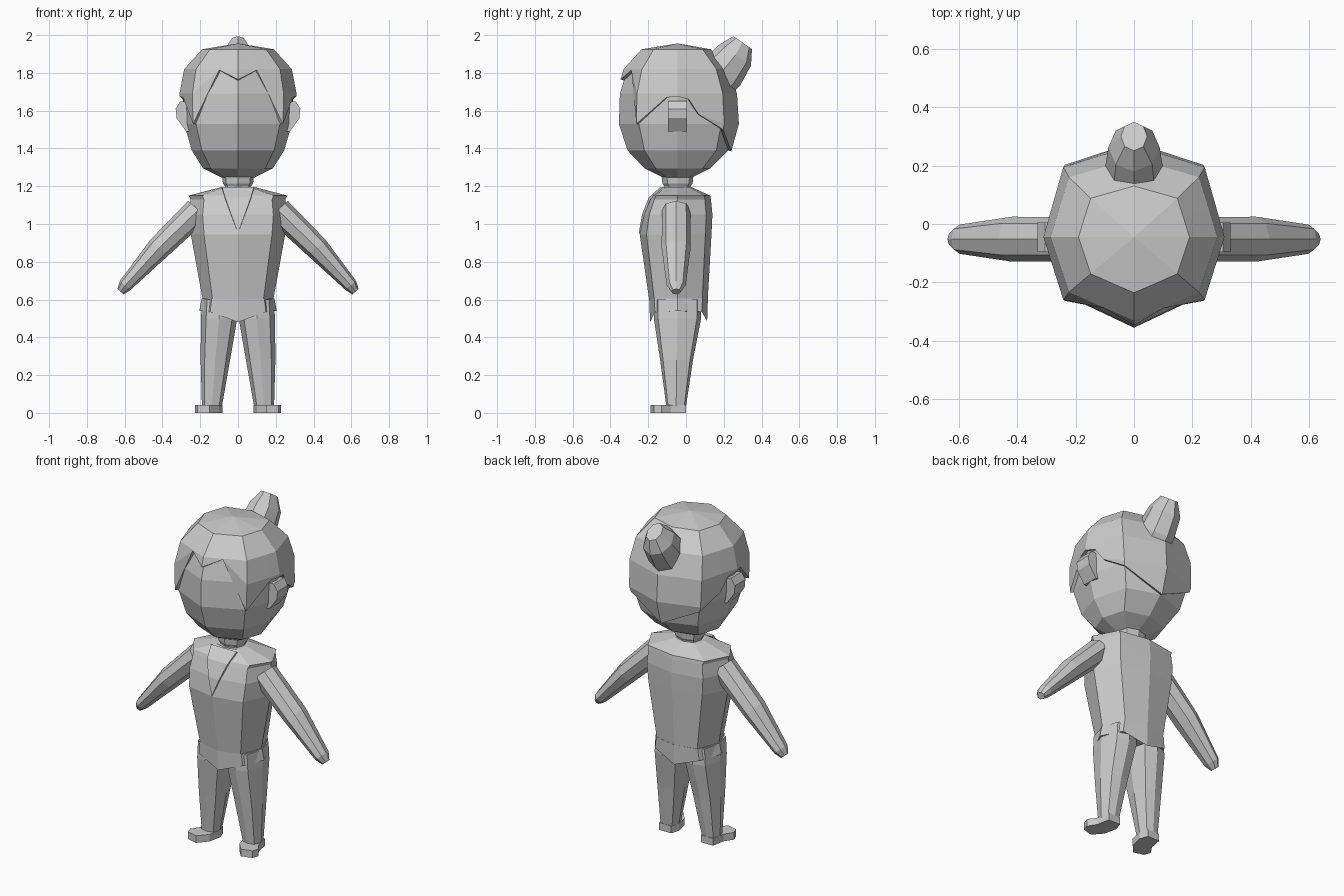
import bpy, bmesh, math
from mathutils import Vector

if "Cube" in bpy.data.objects:
    bpy.data.objects.remove(bpy.data.objects["Cube"])

CY = -0.045  # body axis in y


def finish(name, bm, mirror=False, solid=0):
    bmesh.ops.remove_doubles(bm, verts=bm.verts, dist=1e-4)
    bmesh.ops.recalc_face_normals(bm, faces=bm.faces)
    me = bpy.data.meshes.new(name)
    bm.to_mesh(me)
    bm.free()
    ob = bpy.data.objects.new(name, me)
    bpy.context.collection.objects.link(ob)
    if solid:
        m = ob.modifiers.new("thickness", 'SOLIDIFY')
        m.thickness, m.offset = solid, -1
    if mirror:
        ob.modifiers.new("mirror", 'MIRROR').use_clip = False
    return ob


def loft(name, rings, caps=True, closed=True, **kw):
    """Skin a list of equal-length point rings; identical points merge to an apex."""
    bm = bmesh.new()
    rows = [[bm.verts.new(p) for p in r] for r in rings]
    n = len(rows[0])
    for a, b in zip(rows, rows[1:]):
        for i in range(n if closed else n - 1):
            j = (i + 1) % n
            bm.faces.new((a[i], a[j], b[j], b[i]))
    if caps:
        bm.faces.new(rows[0])
        bm.faces.new(rows[-1])
    return finish(name, bm, **kw)


def prism(name, pts, direction, **kw):
    d = Vector(direction)
    return loft(name, [pts, [Vector(p) + d for p in pts]], **kw)


def both_sides(cols):
    """Complete a half set of columns (front to back) around the -x side."""
    return cols + [(-c[0],) + tuple(c[1:]) for c in reversed(cols[1:-1])]


def place(u, v, z, rx, yf, yb, off=0):
    return (u * (rx + off), CY + v * ((CY - yf if v < 0 else yb - CY) + off), z)


def profile_at(prof, z):
    z = min(max(z, prof[0][0]), prof[-1][0])
    for a, b in zip(prof, prof[1:]):
        if z <= b[0]:
            t = (z - a[0]) / (b[0] - a[0])
            return [p + (q - p) * t for p, q in zip(a[1:], b[1:])]


# Head: rows of z, half width, front y, back y
HEAD = [(1.245, .085, -.12, .03), (1.295, .185, -.22, .13), (1.39, .245, -.31, .225),
        (1.53, .285, -.355, .26), (1.69, .29, -.35, .25), (1.82, .265, -.31, .205),
        (1.925, .17, -.215, .11)]
OCT = both_sides([(0, -1), (.78, -.66), (1, 0), (.78, .76), (0, 1)])
loft("head", [[place(u, v, *row) for u, v in OCT] for row in HEAD]
     + [[(0, CY, 1.937)] * 8], caps=False)

# Hair: shell over the head, each column stopping at its own hairline
HAIRLINE = both_sides([(0, -1, 1.765), (.35, -.85, 1.815), (.78, -.66, 1.53),
                       (.94, -.18, 1.67), (1, 0, 1.675), (.945, .19, 1.66),
                       (.9, .35, 1.58), (.78, .76, 1.50), (0, 1, 1.385)])
hair = []
for zr in (1.385, 1.53, 1.69, 1.82, 1.925):
    ring = []
    for u, v, zh in HAIRLINE:
        z = max(zr, zh)
        ring.append(place(u, v, z, *profile_at(HEAD, z), off=.02))
    hair.append(ring)
hair.append([(0, CY, 1.956)] * len(HAIRLINE))
loft("hair", hair, caps=False, solid=.018)


# Tubes along a path in any direction
def tube_ring(center, axis, side, r_side, r_up, n=8):
    axis, side = Vector(axis).normalized(), Vector(side)
    up = axis.cross(side)
    return [Vector(center) + side * r_side * math.cos(2 * math.pi * i / n)
            + up * r_up * math.sin(2 * math.pi * i / n) for i in range(n)]


# Hair bun, leaning back and up
AX = (0, .57, .82)
loft("hair_bun", [tube_ring(c, AX, (1, 0, 0), rs, ru) for c, rs, ru in [
    ((0, .11, 1.70), .09, .10), ((0, .185, 1.80), .10, .122),
    ((0, .262, 1.895), .088, .10), ((0, .30, 1.96), .045, .06)]])

# Ears
prism("ear", [(x, -.095, z) for x, z in [(.24, 1.64), (.305, 1.65), (.33, 1.61),
      (.325, 1.56), (.275, 1.49), (.24, 1.49)]], (0, .1, 0), mirror=True)

# Neck
loft("neck", [[place(u, v, z, r, CY - r, CY + r) for u, v in OCT] for z, r in
              [(1.15, .07), (1.2, .07), (1.215, .08), (1.26, .085)]])

# Jacket body
JACKET = both_sides([(0, -1), (.72, -.82), (1, 0), (.72, .82), (0, 1)])
TORSO = [(.60, .187, -.195, .115), (.945, .25, -.245, .135), (1.05, .26, -.227, .14),
         (1.13, .25, -.195, .132), (1.15, .262, -.185, .128), (1.195, .09, -.125, .03)]
loft("jacket", [[place(u, v, *row) for u, v in JACKET] for row in TORSO])

# Jacket hem, dropping to points at front and back
drop = [.48, .535, .54, .535, .485, .535, .54, .535]
loft("jacket_hem", [
    [place(u, v, z, .205, -.19, .112) for (u, v), z in zip(JACKET, drop)],
    [place(u, v, .605, .193, -.195, .116) for u, v in JACKET]])

# V-shaped neckline panel
loft("neckline", [[(-w, y, z), (w, y, z)] for w, y, z in [
    (0, -.25, .95), (.036, -.233, 1.05), (.068, -.197, 1.14), (.085, -.135, 1.197)]],
    caps=False, closed=False, solid=.012)

# Arms
loft("arm", [tube_ring((x, -.052, z), (.66, 0, -.75), (0, 1, 0), ry, rp)
             for x, z, ry, rp in [(.21, 1.075, .075, .072), (.417, .874, .077, .063),
                                  (.597, .675, .05, .037), (.622, .642, .025, .022)]],
     mirror=True)

# Trouser legs
LEG = [(.60, .095, -.045, .095, .125), (.50, .1, -.045, .096, .125),
       (.28, .12, -.05, .078, .087), (.035, .138, -.052, .053, .052)]
loft("leg", [[(cx + rx * u, cy + ry * v, z) for u, v in JACKET]
             for z, cx, cy, rx, ry in LEG], mirror=True)

# Shoes, toes turned outward
prism("shoe", [(x, y, 0) for x, y in [(.10, 0), (.18, 0), (.195, -.08), (.228, -.13),
      (.215, -.17), (.15, -.187), (.10, -.13), (.083, -.05)]], (0, 0, .043), mirror=True)
